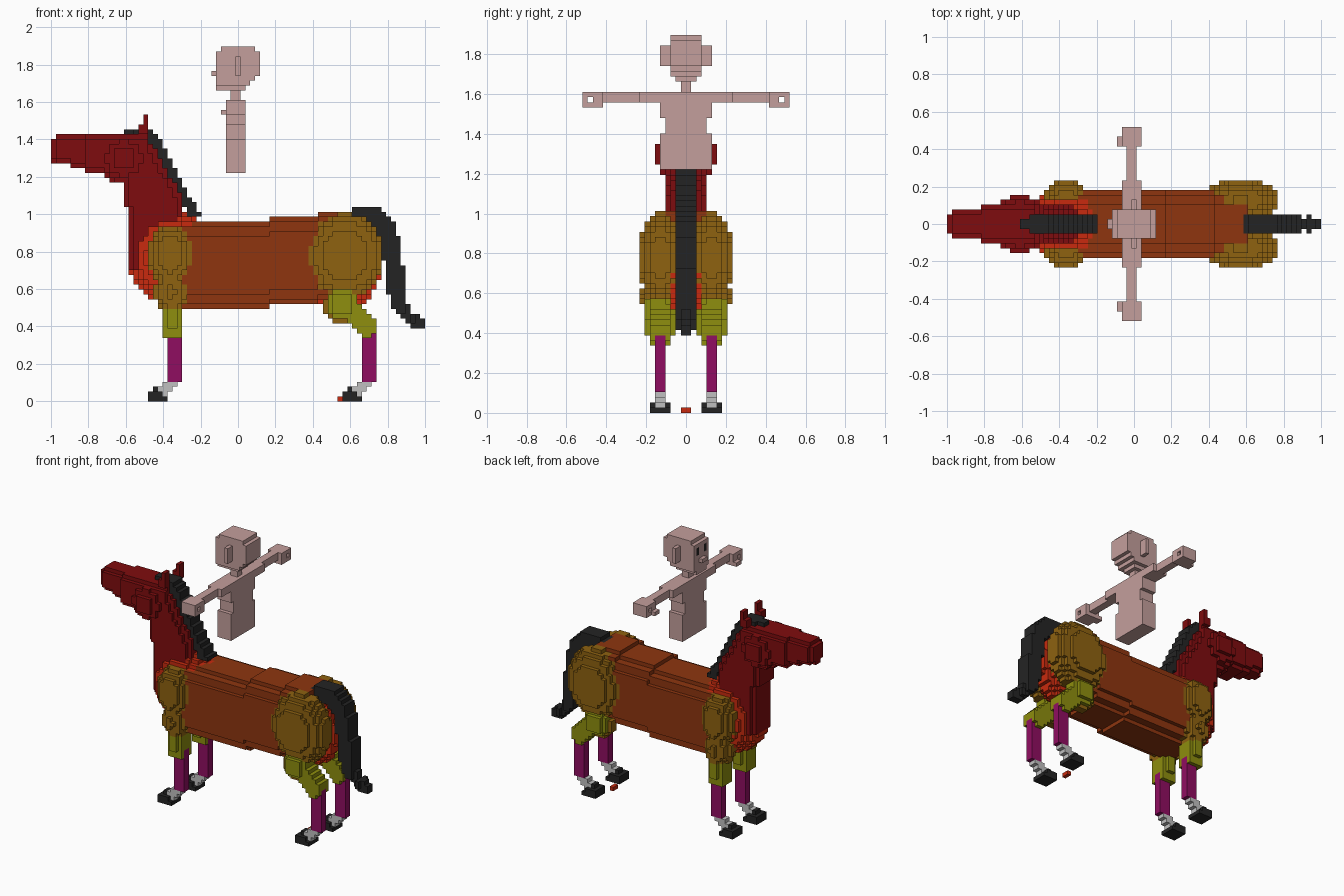
import bpy
import bmesh
from math import sqrt

if "Cube" in bpy.data.objects:
    bpy.data.objects.remove(bpy.data.objects["Cube"], do_unlink=True)

V = 2 / 77          # edge of one block
taken = {}          # block -> part name; the first part to claim a block keeps it
parts = []


def material(name, r, g, b):
    rgba = [(c / 255 / 12.92 if c < 11 else ((c / 255 + .055) / 1.055) ** 2.4) for c in (r, g, b)] + [1]
    m = bpy.data.materials.new(name)
    m.use_nodes = True
    m.diffuse_color = rgba
    m.node_tree.nodes["Principled BSDF"].inputs["Base Color"].default_value = rgba
    return m


DARK_RED = material("dark red", 127, 12, 14)
RED = material("bright red", 200, 42, 14)
BROWN = material("rust brown", 142, 53, 15)
OCHRE = material("ochre", 142, 98, 16)
OLIVE = material("olive", 142, 142, 14)
MAGENTA = material("magenta", 144, 13, 97)
GREY = material("light grey", 192, 192, 192)
BLACK = material("black", 36, 36, 36)
PINK = material("dusty pink", 196, 159, 156)


# ---- solids in block units: each returns a test of x, y, z ----
def box(x0, x1, y0, y1, z0, z1):
    return lambda x, y, z: x0 < x < x1 and y0 < y < y1 and z0 < z < z1


def ball(cx, cy, cz, rx, ry, rz):
    return lambda x, y, z: ((x - cx) / rx) ** 2 + ((y - cy) / ry) ** 2 + ((z - cz) / rz) ** 2 < 1


def tube(pts, y0=0):
    """Thick path through (x, z, radius, half width in y)."""
    def test(x, y, z):
        for (ax, az, ar, aw), (bx, bz, br, bw) in zip(pts, pts[1:]):
            dx, dz = bx - ax, bz - az
            t = max(0, min(1, ((x - ax) * dx + (z - az) * dz) / (dx * dx + dz * dz)))
            d = sqrt((x - ax - t * dx) ** 2 + (z - az - t * dz) ** 2)
            if d < ar + t * (br - ar) and abs(y - y0) < aw + t * (bw - aw):
                return True
        return False
    return test


def part(name, mat, *tests, side=0):
    """Claim blocks. side 0 is symmetric about the middle, +1 or -1 is one side only."""
    cells = []
    for i in range(-1, 78):
        for j in range(0, 21):
            for k in range(0, 74):
                if any(t(i + .5, j + .5, k + .5) for t in tests):
                    for cell in ((i, j, k), (i, -1 - j, k)):
                        if side and (cell[1] >= 0) != (side > 0):
                            continue
                        if cell not in taken:
                            taken[cell] = name
                            cells.append(cell)
    parts.append((name, mat, cells))


def pair(name, mat, *tests):
    part("left_" + name, mat, *tests, side=-1)
    part("right_" + name, mat, *tests, side=1)


# ---- rider ----
part("rider_eyes", BLACK, box(34, 35, 1, 2, 69, 71))
part("rider_head", PINK,
     box(35, 42, 0, 3, 72, 73), box(34, 43, 0, 3, 67, 72), box(34, 42, 0, 3, 66, 67),
     box(34, 41, 0, 3, 65, 66), box(34, 40, 0, 2, 64, 65), box(33, 34, 0, 1, 67, 68))
pair("rider_ear", PINK, box(38, 39, 3, 5, 67, 71))
part("rider_torso", PINK, box(37, 39, 0, 1, 62, 64), box(36, 40, 0, 5, 57, 62),
     box(36, 40, 0, 4, 54, 57), box(36, 40, 0, 5, 47, 54))
hand = box(36, 40, 16, 20, 59, 62)
grip = box(36, 40, 18, 19, 60, 61)
pair("rider_arm", PINK, box(36, 40, 5, 9, 60, 62), box(37, 39, 9, 16, 60, 62),
     lambda x, y, z: hand(x, y, z) and not grip(x, y, z), box(35, 36, 16, 18, 59, 60))


# ---- mane and tail ----
def neck_back(z):
    return 20.5 + (54 - z) * .53


part("mane", BLACK,
     lambda x, y, z: 38 < z < 55 and y < 2 and -.3 < x - neck_back(z) < 1.9,
     box(15, 20, 0, 1, 55, 56), box(17, 20.9, 0, 2, 54, 56))
part("tail", BLACK,
     tube([(62, 38, 1.5, 2), (66, 38.2, 2.1, 2), (69, 36, 2.1, 2), (70.2, 31, 1.9, 2),
           (71, 24, 1.9, 1.6), (71.8, 20, 1.7, 2)]),
     tube([(71.8, 20, 1.4, 1), (73, 18.3, 1.1, 1), (75.8, 15.8, 1.1, 1)]),
     box(74, 75, 0, 2, 16, 18))

# ---- horse head and neck ----
pair("horse_ear", DARK_RED, box(18, 20, 2, 4, 55, 57), box(19, 20, 2, 4, 57, 59))


def muzzle(x, y, z):
    low = 49 if x < 4 else 48 if x < 7 else 47 if x < 13 else 45
    wide = 2 if x < 1 else 3 if x < 7 else 4
    if z > 54 or z < low + 1:
        wide -= 1
    return 0 < x < 20.4 and y < wide and low < z < (54 if x < 1 else 55)


def neck(x, y, z):
    front = 15 if z > 40 else 16
    back = min(27, neck_back(z))
    wide = 3 if x > back - 1.5 or x < front + 1 else 4
    return 27 < z < 53 and front < x < back and y < wide


part("horse_head", DARK_RED, muzzle, ball(15, 0, 50, 5.2, 6.3, 5.2),
     box(13, 17, 0, 6, 48, 52), box(12, 18, 0, 5, 47, 53))
part("neck", DARK_RED, neck)

# ---- legs: the hind shin and hoof repeat the front ones 40 blocks back ----
for end, s in (("front", 24), ("hind", 64)):
    pair(end + "_hoof", BLACK, box(s - 4, s, 3, 7, 0, 1), box(s - 4, s - 1, 3, 7, 1, 2),
         box(s - 3, s - 2, 4, 6, 2, 3))
    pair(end + "_pastern", GREY, box(s - 1, s + 2, 4, 6, 3, 4), box(s - 2, s + 1, 4, 6, 2, 3),
         box(s - 1, s, 4, 6, 1, 2))
    pair(end + "_shin", MAGENTA, box(s, s + 3, 4, 6, 4, 15))
pair("front_upper_leg", OLIVE, box(23, 27, 3, 7, 13, 19), box(24, 26, 2, 8, 15, 19))
pair("hind_upper_leg", OLIVE, ball(60, 5.3, 20, 3.2, 3.2, 3.2),
     tube([(60.5, 19.5, 2.2, 2), (65, 15.2, 2.1, 2)], 5))
pair("shoulder", OCHRE, ball(24.5, 5, 30.2, 4.7, 4.4, 6.2), ball(24.7, 5.3, 22.5, 3.3, 3.3, 4.3))
pair("haunch", OCHRE, ball(60.6, 5, 30, 7.7, 4.4, 8.8), ball(59.5, 5, 19.5, 3.2, 2.5, 3.6))

# ---- trunk ----
part("chest", RED, ball(24.5, 0, 29.8, 8.8, 6.8, 9.6))
part("rump", RED, ball(60, 0, 28.5, 8.2, 4.6, 9.8))


def barrel(x, y, z):
    mid = 28 if x < 45 else 29 if x < 55 else 30
    return 24 < x < 62 and (y / 7.1) ** 3.2 + (abs(z - mid) / 9.1) ** 3.2 < 1


part("barrel", BROWN, barrel)
part("ground_block", RED, box(59, 60, 0, 1, 0, 1))

# ---- block faces: only those open to the air ----
CORNERS = {
    (1, 0, 0): ((1, 0, 0), (1, 1, 0), (1, 1, 1), (1, 0, 1)),
    (-1, 0, 0): ((0, 0, 0), (0, 0, 1), (0, 1, 1), (0, 1, 0)),
    (0, 1, 0): ((0, 1, 0), (0, 1, 1), (1, 1, 1), (1, 1, 0)),
    (0, -1, 0): ((0, 0, 0), (1, 0, 0), (1, 0, 1), (0, 0, 1)),
    (0, 0, 1): ((0, 0, 1), (1, 0, 1), (1, 1, 1), (0, 1, 1)),
    (0, 0, -1): ((0, 0, 0), (0, 1, 0), (1, 1, 0), (1, 0, 0)),
}
for name, mat, cells in parts:
    bm = bmesh.new()
    verts = {}
    for i, j, k in cells:
        for (di, dj, dk), quad in CORNERS.items():
            if (i + di, j + dj, k + dk) in taken:
                continue
            ring = []
            for a, b, c in quad:
                p = (i + a, j + b, k + c)
                if p not in verts:
                    verts[p] = bm.verts.new((p[0] * V - 1, p[1] * V, p[2] * V))
                ring.append(verts[p])
            bm.faces.new(ring)
    mesh = bpy.data.meshes.new(name)
    bm.to_mesh(mesh)
    bm.free()
    mesh.materials.append(mat)
    bpy.context.collection.objects.link(bpy.data.objects.new(name, mesh))
